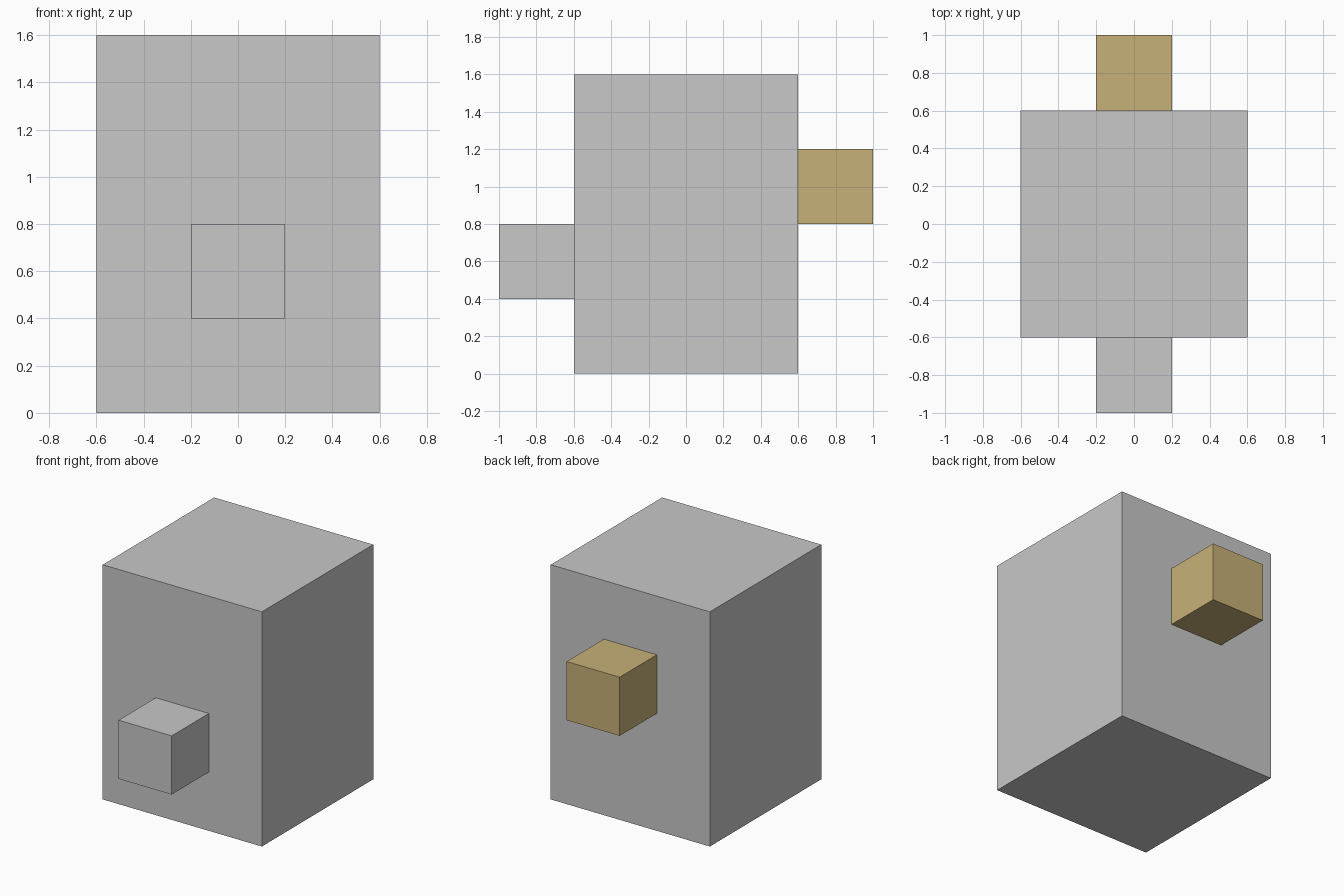
import bpy

if "Cube" in bpy.data.objects:
    bpy.data.objects.remove(bpy.data.objects["Cube"])


def material(name, color):
    mat = bpy.data.materials.new(name)
    mat.diffuse_color = (*color, 1.0)
    mat.use_nodes = True
    mat.node_tree.nodes["Principled BSDF"].inputs["Base Color"].default_value = mat.diffuse_color
    return mat


def box(name, size, center, mat):
    bpy.ops.mesh.primitive_cube_add(size=1, location=center)
    obj = bpy.context.object
    obj.name = name
    obj.scale = size
    bpy.ops.object.transform_apply(location=False, rotation=False, scale=True)
    obj.data.materials.append(mat)
    return obj


grey = material("light grey", (0.58, 0.58, 0.58))
tan = material("tan gold", (0.58, 0.44, 0.19))

# Main block standing on the ground
box("body", (1.2, 1.2, 1.6), (0, 0, 0.8), grey)

# Small cubes: low on the front, higher on the back
box("front_block", (0.4, 0.4, 0.4), (0, -0.8, 0.6), grey)
box("back_block", (0.4, 0.4, 0.4), (0, 0.8, 1.0), tan)
